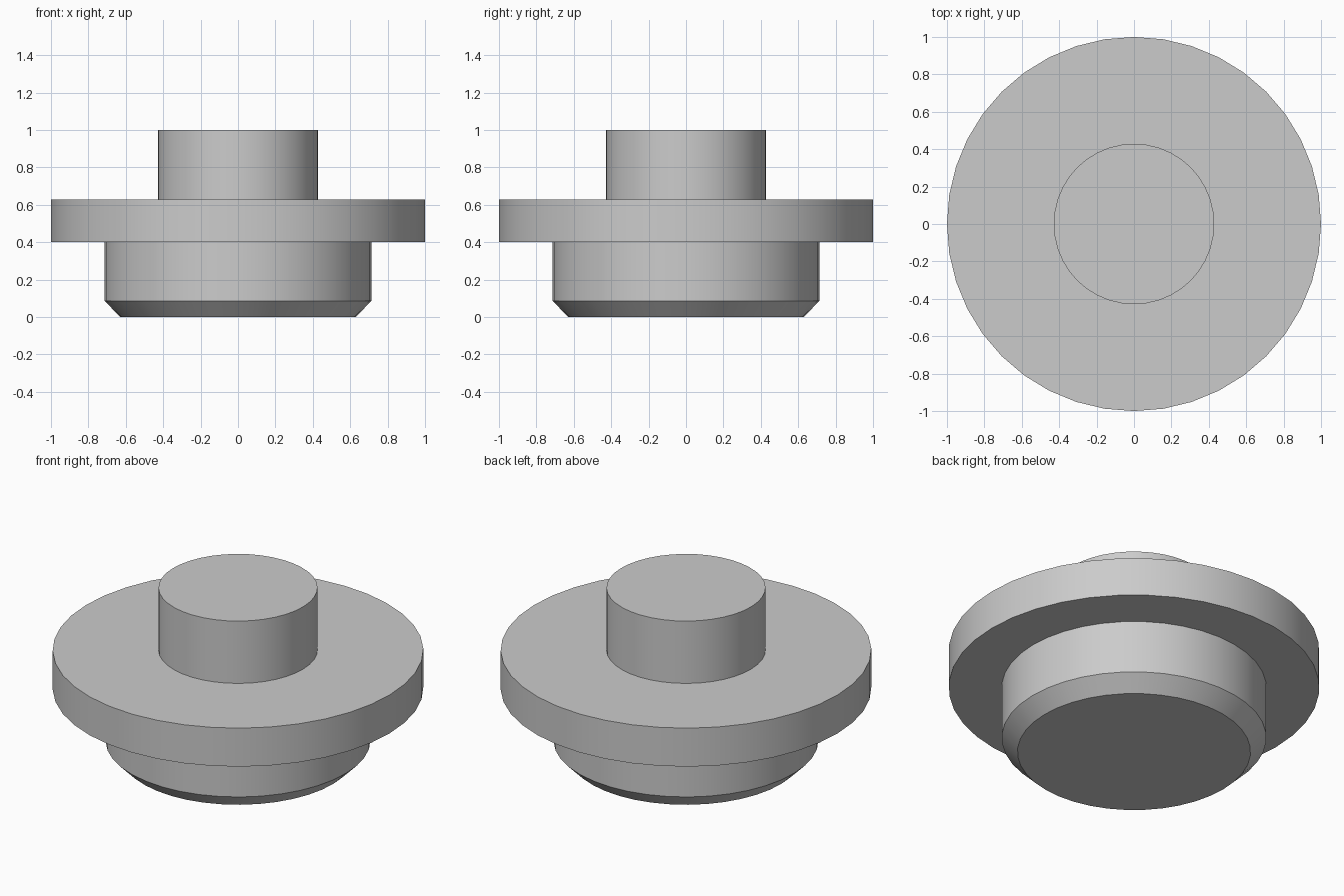
import bpy
import bmesh
from math import cos, sin, tau, radians

SEGMENTS = 40

cube = bpy.data.objects.get("Cube")
if cube:
    bpy.data.objects.remove(cube, do_unlink=True)

# Single plain grey finish
grey = bpy.data.materials.new("light_grey")
grey.use_nodes = True
colour = (0.6, 0.6, 0.6, 1.0)
grey.diffuse_color = colour
grey.node_tree.nodes["Principled BSDF"].inputs["Base Color"].default_value = colour


def turned_part(name, profile):
    """Revolve (radius, height) points about z and cap both ends."""
    bm = bmesh.new()
    rings = []
    for radius, z in profile:
        rings.append([bm.verts.new((radius * cos(tau * i / SEGMENTS),
                                    radius * sin(tau * i / SEGMENTS), z))
                      for i in range(SEGMENTS)])
    for low, high in zip(rings, rings[1:]):
        for i in range(SEGMENTS):
            j = (i + 1) % SEGMENTS
            bm.faces.new((low[i], low[j], high[j], high[i]))
    bm.faces.new(rings[0][::-1])
    bm.faces.new(rings[-1])
    bmesh.ops.recalc_face_normals(bm, faces=bm.faces[:])
    mesh = bpy.data.meshes.new(name)
    bm.to_mesh(mesh)
    bm.free()
    mesh.materials.append(grey)
    obj = bpy.data.objects.new(name, mesh)
    bpy.context.collection.objects.link(obj)
    bpy.ops.object.select_all(action="DESELECT")
    obj.select_set(True)
    bpy.context.view_layer.objects.active = obj
    bpy.ops.object.shade_smooth_by_angle(angle=radians(30))
    return obj


# Continuous outer skin: chamfered plug, wide flange, narrow top boss
turned_part("flanged_plug", [
    (0.629, 0.0), (0.714, 0.086), (0.714, 0.4),   # chamfered plug
    (1.0, 0.4), (1.0, 0.629),                     # flange
    (0.429, 0.629), (0.429, 1.0),                 # boss
])
